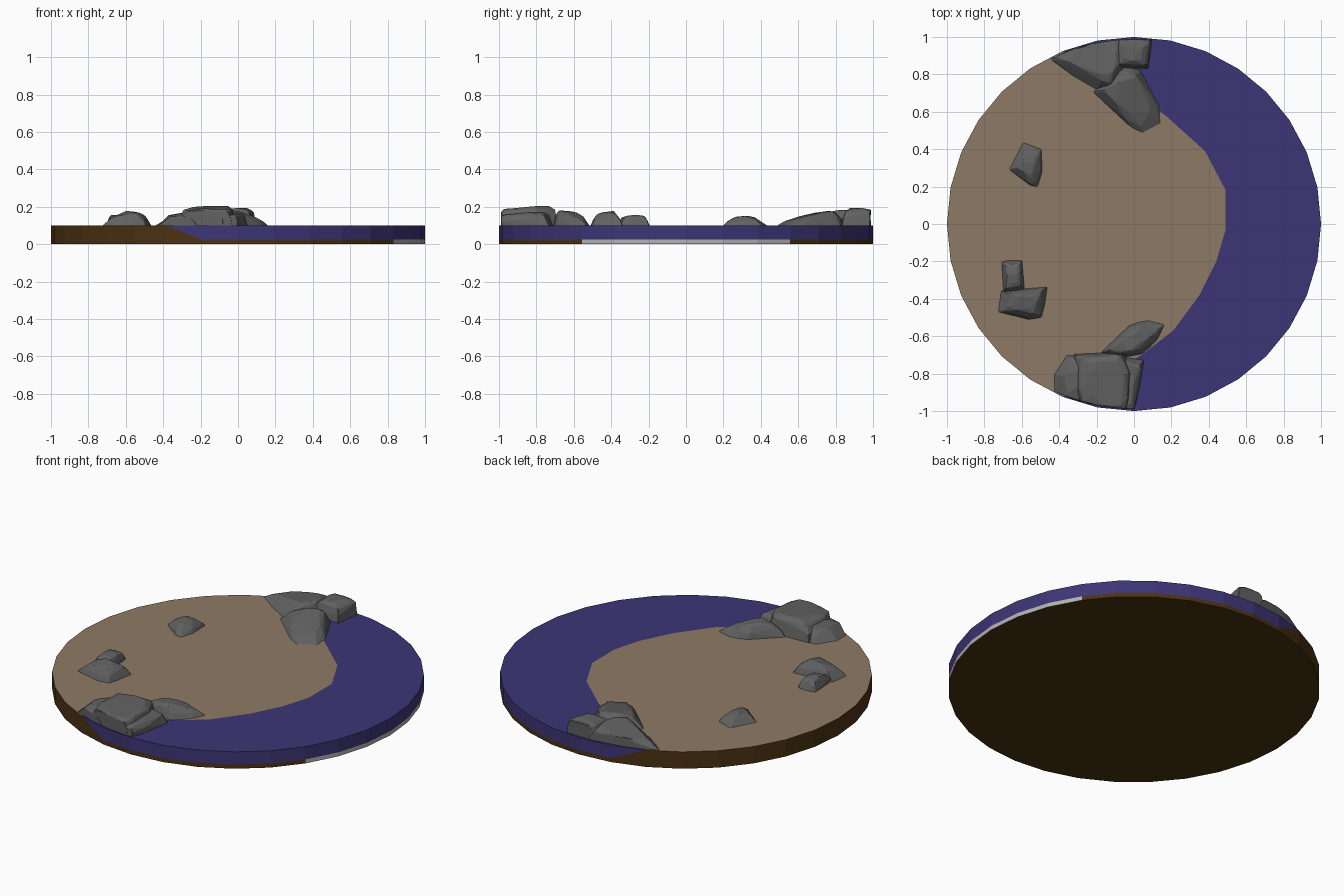
import bpy, bmesh, math, random
from mathutils import Vector

cube = bpy.data.objects.get("Cube")
if cube:
    bpy.data.objects.remove(cube)

SIDES = 32
TOP = 0.1
LIP = 0.024      # bottom of the water at the rim


def material(name, colour):
    mat = bpy.data.materials.new(name)
    mat.use_nodes = True
    mat.diffuse_color = (*colour, 1)
    mat.node_tree.nodes["Principled BSDF"].inputs["Base Color"].default_value = (*colour, 1)
    return mat


sand = material("sand tan", (0.27, 0.195, 0.13))
earth = material("dark earth brown", (0.07, 0.032, 0.006))
water_blue = material("deep water blue", (0.046, 0.036, 0.18))
stone = material("stone grey", (0.12, 0.12, 0.12))
pale = material("pale grey", (0.45, 0.45, 0.45))


def finish(name, bm, mats):
    mesh = bpy.data.meshes.new(name)
    bmesh.ops.recalc_face_normals(bm, faces=bm.faces)
    bm.to_mesh(mesh)
    bm.free()
    for mat in mats:
        mesh.materials.append(mat)
    obj = bpy.data.objects.new(name, mesh)
    bpy.context.collection.objects.link(obj)
    return obj


def rim(i, z):
    angle = math.tau * i / SIDES
    return Vector((math.cos(angle), math.sin(angle), z))


# Shoreline, from the back rim round to the front rim
shore = [Vector((x, y, TOP)) for x, y in (
    (-0.1, 0.8), (0.03, 0.69), (0.18, 0.57), (0.38, 0.39), (0.49, 0.18),
    (0.49, -0.03), (0.44, -0.2), (0.35, -0.38), (0.21, -0.57),
    (0.04, -0.7), (-0.12, -0.8))]
WET = 10         # the water spans rim points -WET to WET at the top

# Disc: sand top, earth sides and underside, pale strip, water crescent
bm = bmesh.new()


def add_face(points, index):
    face = bm.faces.new([bm.verts.new(p) for p in points])
    face.material_index = index


add_face([rim(i, 0) for i in reversed(range(SIDES))], 1)
add_face([rim(i, TOP) for i in range(WET, SIDES - WET + 1)] + shore[::-1], 0)
add_face([rim(i, TOP) for i in range(-WET, WET + 1)] + shore, 2)
for i in range(-SIDES // 2, SIDES // 2):
    j = i + 1
    a, b, c, d = rim(i, LIP), rim(j, LIP), rim(j, TOP), rim(i, TOP)
    add_face([rim(i, 0), rim(j, 0), b, a], 3 if -3 <= i < 3 else 1)
    if j == WET:            # slanting back end of the water
        add_face([a, c, d], 2)
        add_face([a, b, c], 1)
    elif i == -WET:         # slanting front end of the water
        add_face([b, c, d], 2)
        add_face([a, b, d], 1)
    else:
        add_face([a, b, c, d], 2 if -WET < i < WET else 1)
bmesh.ops.remove_doubles(bm, verts=bm.verts, dist=0.0001)
finish("ground_disc", bm, [sand, earth, water_blue, pale])


def rock(name, outline, height, peak, crown=0.6, fall=0.4, seed=1):
    """Chipped hull over an outline, highest near the peak, cut off at the rim."""
    rng = random.Random(seed)
    peak = Vector(peak)
    corners = [Vector(p) for p in outline]
    ring = []
    for a, b in zip(corners, corners[1:] + corners[:1]):
        ring += [a, (a + b) / 2]
    reach = max((p - peak).length for p in ring)
    bm = bmesh.new()
    for level, scale in ((-0.1, 1), (0.45, 0.5 + crown / 2), (0.85, crown), (1, crown * 0.7)):
        for p in ring:
            q = peak + (p - peak) * scale
            q += Vector((rng.uniform(-1, 1), rng.uniform(-1, 1))) * 0.006
            if q.length > 0.99:
                q = q.normalized() * 0.99
            drop = 1 - fall * (p - peak).length / reach
            z = TOP + height * level * drop * rng.uniform(0.93, 1)
            bm.verts.new((q.x, q.y, z))
    bmesh.ops.convex_hull(bm, input=bm.verts)
    loose = [v for v in bm.verts if not v.link_faces]
    bmesh.ops.delete(bm, geom=loose, context='VERTS')
    bmesh.ops.dissolve_limit(bm, angle_limit=math.radians(7), verts=bm.verts, edges=bm.edges)
    obj = finish(name, bm, [stone])
    bevel = obj.modifiers.new("worn edges", 'BEVEL')
    bevel.width = 0.004
    bevel.segments = 1
    bevel.angle_limit = math.radians(35)


# Front rock cluster
rock("front_rock_main",
     [(-.33, -.7), (-.06, -.68), (0, -.8), (-.03, -1.1), (-.28, -1.1), (-.33, -.9), (-.31, -.8)],
     0.118, (-.13, -.8), crown=0.8, fall=0.25, seed=2)
rock("front_rock_ledge",
     [(-.36, -.7), (-.25, -.7), (-.25, -1.1), (-.43, -1), (-.43, -.8)],
     0.085, (-.28, -.82), crown=0.6, seed=3)
rock("front_rock_slab",
     [(-.08, -.7), (.05, -.73), (0, -1.1), (-.1, -1.1)],
     0.075, (-.03, -.82), crown=0.75, fall=0.2, seed=4)
rock("front_rock_shore",
     [(-.18, -.69), (-.02, -.54), (.08, -.51), (.17, -.54), (.13, -.61), (.04, -.7), (-.1, -.72)],
     0.098, (-.03, -.64), crown=0.65, fall=0.5, seed=5)

# Back rock cluster
rock("back_rock_main",
     [(-.46, .88), (-.2, .71), (-.12, .7), (-.05, .86), (-.05, 1.1), (-.3, 1.1)],
     0.105, (-.14, .86), crown=0.65, fall=0.5, seed=6)
rock("back_rock_slab",
     [(-.1, .84), (.08, .83), (.11, 1.1), (-.1, 1.1)],
     0.105, (0, .93), crown=0.8, fall=0.2, seed=7)
rock("back_rock_shore",
     [(-.22, .7), (-.05, .85), (.04, .82), (.14, .62), (.15, .53), (.05, .48), (-.04, .53)],
     0.1, (-.04, .74), crown=0.65, fall=0.55, seed=8)

# Loose rocks on the sand
rock("sand_rock_large",
     [(-.73, -.47), (-.72, -.35), (-.62, -.37), (-.46, -.34), (-.49, -.5), (-.56, -.51)],
     0.092, (-.57, -.41), crown=0.65, seed=9)
rock("sand_rock_small",
     [(-.71, -.2), (-.6, -.19), (-.59, -.35), (-.7, -.37)],
     0.065, (-.65, -.27), crown=0.7, fall=0.2, seed=10)
rock("sand_rock_lone",
     [(-.67, .29), (-.59, .44), (-.49, .4), (-.49, .28), (-.51, .2), (-.55, .2)],
     0.06, (-.57, .31), crown=0.55, fall=0.25, seed=11)
